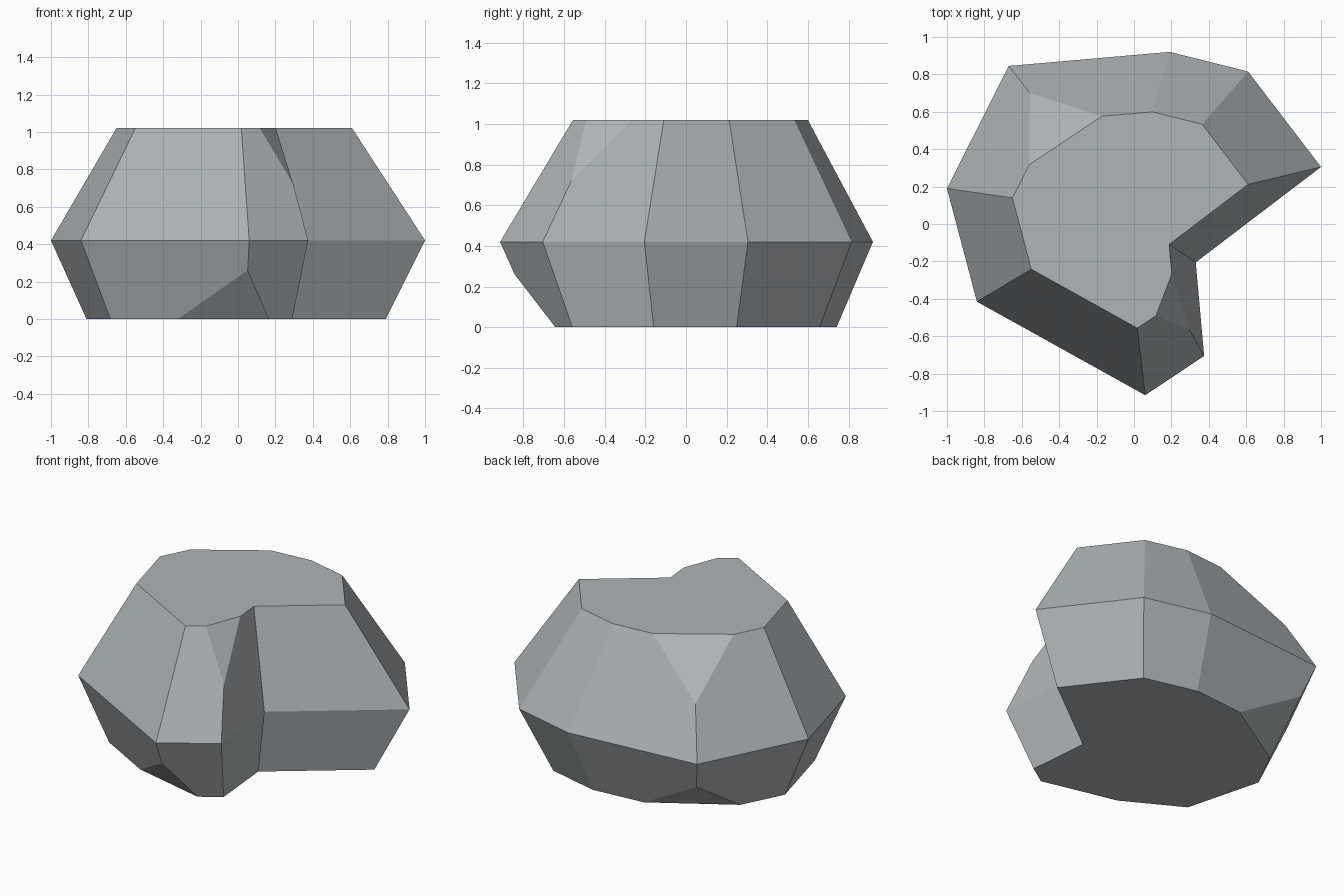
import bpy
import bmesh
from mathutils import Vector

cube = bpy.data.objects.get("Cube")
if cube:
    bpy.data.objects.remove(cube, do_unlink=True)

# Widest outline of the rock, at the waist
OUTLINE = [(-0.67, 0.845), (0.19, 0.92), (0.61, 0.815), (1.0, 0.305), (0.33, -0.205),
           (0.375, -0.705), (0.06, -0.915), (-0.84, -0.415), (-1.0, 0.19)]
WAIST, TOP = 0.42, 1.02
COUNT = len(OUTLINE)

stone = bpy.data.materials.new("stone grey")
stone.use_nodes = True
colour = (0.43, 0.46, 0.48, 1)
stone.diffuse_color = colour
stone.node_tree.nodes["Principled BSDF"].inputs["Base Color"].default_value = colour

bm = bmesh.new()
waist = [bm.verts.new((x, y, WAIST)) for x, y in OUTLINE]


def taper(z, scale, shift, chips):
    """Taper the waist to a flat end; chips = {corner: (depth, toward previous, toward next)}."""
    ring = [Vector((x * scale + shift[0], y * scale + shift[1], z)) for x, y in OUTLINE]
    corners = []
    for i, point in enumerate(ring):
        if i in chips:
            depth, back, ahead = chips[i]
            before = bm.verts.new(point.lerp(ring[i - 1], back))
            after = bm.verts.new(point.lerp(ring[(i + 1) % COUNT], ahead))
            apex = bm.verts.new(waist[i].co.lerp(point, depth))
            bm.faces.new((before, after, apex))
            corners.append((before, after, [apex]))
        else:
            vert = bm.verts.new(point)
            corners.append((vert, vert, []))
    # Sloping sides
    for i in range(COUNT):
        j = (i + 1) % COUNT
        bm.faces.new([waist[i], waist[j]] + corners[j][2]
                     + [corners[j][0], corners[i][1]] + corners[i][2])
    # Flat end
    cap = []
    for before, after, apex in corners:
        cap += [before, after] if apex else [before]
    bm.faces.new(cap)


# Upper half, chipped at the back right and front left corners
taper(TOP, 0.63, (-0.02, 0.02), {0: (0.5, 0.57, 0.5), 5: (0.5, 0.5, 0.5)})
# Lower half, chipped at the back right and front corners
taper(0, 0.8, (-0.01, 0.005), {0: (0.45, 0.5, 0.5), 6: (0.38, 0.5, 0.5)})

bmesh.ops.recalc_face_normals(bm, faces=bm.faces[:])
mesh = bpy.data.meshes.new("rock")
bm.to_mesh(mesh)
bm.free()
mesh.materials.append(stone)
rock = bpy.data.objects.new("rock", mesh)
bpy.context.collection.objects.link(rock)
